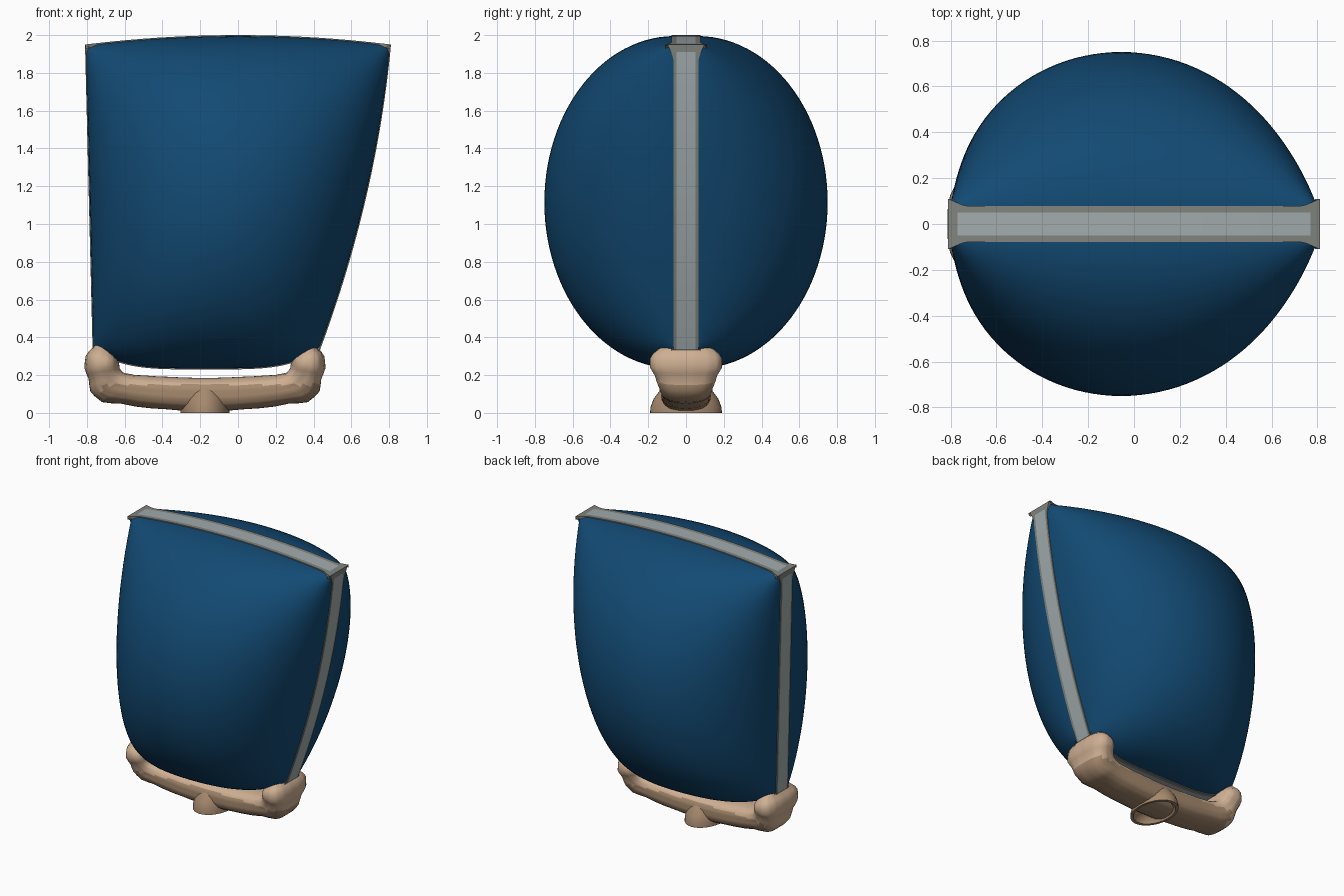
import bpy, bmesh, math
from mathutils import Vector

if "Cube" in bpy.data.objects:
    bpy.data.objects.remove(bpy.data.objects["Cube"], do_unlink=True)


def material(name, r, g, b):
    m = bpy.data.materials.new(name)
    m.use_nodes = True
    m.diffuse_color = (r, g, b, 1)
    node = m.node_tree.nodes["Principled BSDF"]
    node.inputs["Base Color"].default_value = (r, g, b, 1)
    node.inputs["Roughness"].default_value = 0.8
    return m


BLUE = material("deep blue", 0.006, 0.067, 0.17)
LIGHT_GREY = material("light grey", 0.36, 0.41, 0.42)
DARK_GREY = material("warm grey", 0.22, 0.23, 0.21)
TAN = material("light tan", 0.62, 0.43, 0.29)
BROWN = material("dark tan", 0.38, 0.25, 0.155)


def finish(name, bm, mats, rule=None, subdiv=0, angle=40):
    """Turn a bmesh into a smooth object, colouring faces by a rule."""
    bmesh.ops.remove_doubles(bm, verts=bm.verts, dist=0.0002)
    bmesh.ops.recalc_face_normals(bm, faces=bm.faces)
    if subdiv:
        bmesh.ops.subdivide_edges(bm, edges=bm.edges, cuts=subdiv,
                                  use_grid_fill=True, smooth=1.0)
    for f in bm.faces:
        f.material_index = rule(f.calc_center_median()) if rule else 0
    me = bpy.data.meshes.new(name)
    bm.to_mesh(me)
    bm.free()
    for m in mats:
        me.materials.append(m)
    ob = bpy.data.objects.new(name, me)
    bpy.context.collection.objects.link(ob)
    bpy.ops.object.select_all(action="DESELECT")
    ob.select_set(True)
    bpy.context.view_layer.objects.active = ob
    bpy.ops.object.shade_smooth_by_angle(angle=math.radians(angle))
    return ob


def bridge(bm, rows, closed=False):
    """Skin a list of equally long vertex rows with quads."""
    n = len(rows[0])
    for a, b in zip(rows, rows[1:]):
        for i in range(n if closed else n - 1):
            j = (i + 1) % n
            bm.faces.new((a[i], a[j], b[j], b[i]))


def outline(u, v):
    """Point of the bag's flat pattern; u and v run from -1 to 1."""
    t = (v + 1) / 2
    left = -0.765 - 0.04 * t
    right = 0.43 + 0.60 * t - 0.225 * t * t
    low = 0.235 + 0.105 * u ** 4
    high = 1.945 + 0.05 * (1 - u * u)
    return left + (right - left) * (u + 1) / 2, low + (high - low) * t


# Inflated bag: two bulging halves
N = 56
steps = [math.pi * i / N for i in range(N + 1)]
bm = bmesh.new()
for side in (-1, 1):
    rows = []
    for p in steps:
        row = []
        for q in steps:
            x, z = outline(-math.cos(q), -math.cos(p))
            bulge = 0.06 + 0.69 * max(0, math.sin(p) * math.sin(q))
            row.append(bm.verts.new((x, side * bulge, z)))
        rows.append(row)
    bridge(bm, rows)
finish("inflated_bag", bm, [BLUE])

# Seam band around the bag's edge, wider at the upper corners
M = 40
line = [-math.cos(math.pi * i / M) for i in range(M)]
path = ([(a, -1) for a in line] + [(1, a) for a in line]
        + [(-a, 1) for a in line] + [(-1, -a) for a in line])
bm = bmesh.new()
rows = []
for u, v in path:
    x, z = outline(u, v)
    x, z = x + 0.005 * u, z + 0.005 * v
    corner = max(0, 1 - (2 - abs(u) - abs(v)) / 0.09) if v > 0 else 0
    half = (0.078 if abs(v) == 1 else 0.066) + 0.032 * corner
    dip = Vector((0.02 * u if abs(u) == 1 else 0, 0,
                  0.02 * v if abs(v) == 1 else 0))
    row = []
    for y, inward in ((-half, 1), (-half, 0), (-0.05, 0), (0.05, 0),
                      (half, 0), (half, 1)):
        row.append(bm.verts.new(Vector((x, y, z)) - dip * inward))
    rows.append(row)
bridge(bm, rows + rows[:1])
finish("seam_band", bm, [LIGHT_GREY, DARK_GREY],
       lambda c: 0 if abs(c.y) < 0.04 and not (c.z > 1.91 and abs(c.x) > 0.77) else 1)

# Curved base bar with upturned ends: outer point, inner point, half depth
MID = -0.175
half_bar = [((-0.74, 0.37), (-0.68, 0.34), 0.09),
            ((-0.77, 0.345), (-0.64, 0.29), 0.16),
            ((-0.81, 0.27), (-0.63, 0.255), 0.19),
            ((-0.79, 0.18), (-0.62, 0.225), 0.165),
            ((-0.76, 0.09), (-0.57, 0.205), 0.14),
            ((-0.62, 0.05), (-0.50, 0.198), 0.13),
            ((-0.38, 0.02), (-0.36, 0.19), 0.13),
            ((MID, 0.012), (MID, 0.185), 0.13)]


def flip(p):
    return 2 * MID - p[0], p[1]


sections = half_bar + [(flip(o), flip(i), d) for o, i, d in half_bar[-2::-1]]
bm = bmesh.new()
rows = []
for o, i, depth in sections:
    o, i = Vector((o[0], 0, o[1])), Vector((i[0], 0, i[1]))
    row = []
    for k in range(16):
        a = 2 * math.pi * k / 16
        c, s = math.cos(a), math.sin(a)
        c = math.copysign(abs(c) ** 0.75, c)
        s = math.copysign(abs(s) ** 0.75, s)
        p = (o + i) / 2 + (i - o) / 2 * c
        p.y = depth * s
        row.append(bm.verts.new(p))
    rows.append(row)
bridge(bm, rows, closed=True)
bm.faces.new(rows[0])
bm.faces.new(rows[-1])
finish("base_bar", bm, [TAN, BROWN],
       lambda c: 0 if c.z > 0.15 or c.x < -0.72 else 1, subdiv=2, angle=60)

# Oval domed hub under the bar, hollow from below
profile = [(0.55, 0.16), (0.72, 0.12), (0.9, 0.075), (0.99, 0.03), (1.0, 0.0),
           (0.88, 0.0), (0.8, 0.03), (0.5, 0.06), (0.02, 0.07)]
bm = bmesh.new()
rows = []
for r, z in profile:
    rows.append([bm.verts.new((MID + 0.13 * r * math.cos(math.tau * k / 40),
                               0.19 * r * math.sin(math.tau * k / 40), z))
                 for k in range(40)])
bridge(bm, rows, closed=True)
bm.faces.new(rows[-1])
finish("hollow_hub", bm, [BROWN])
